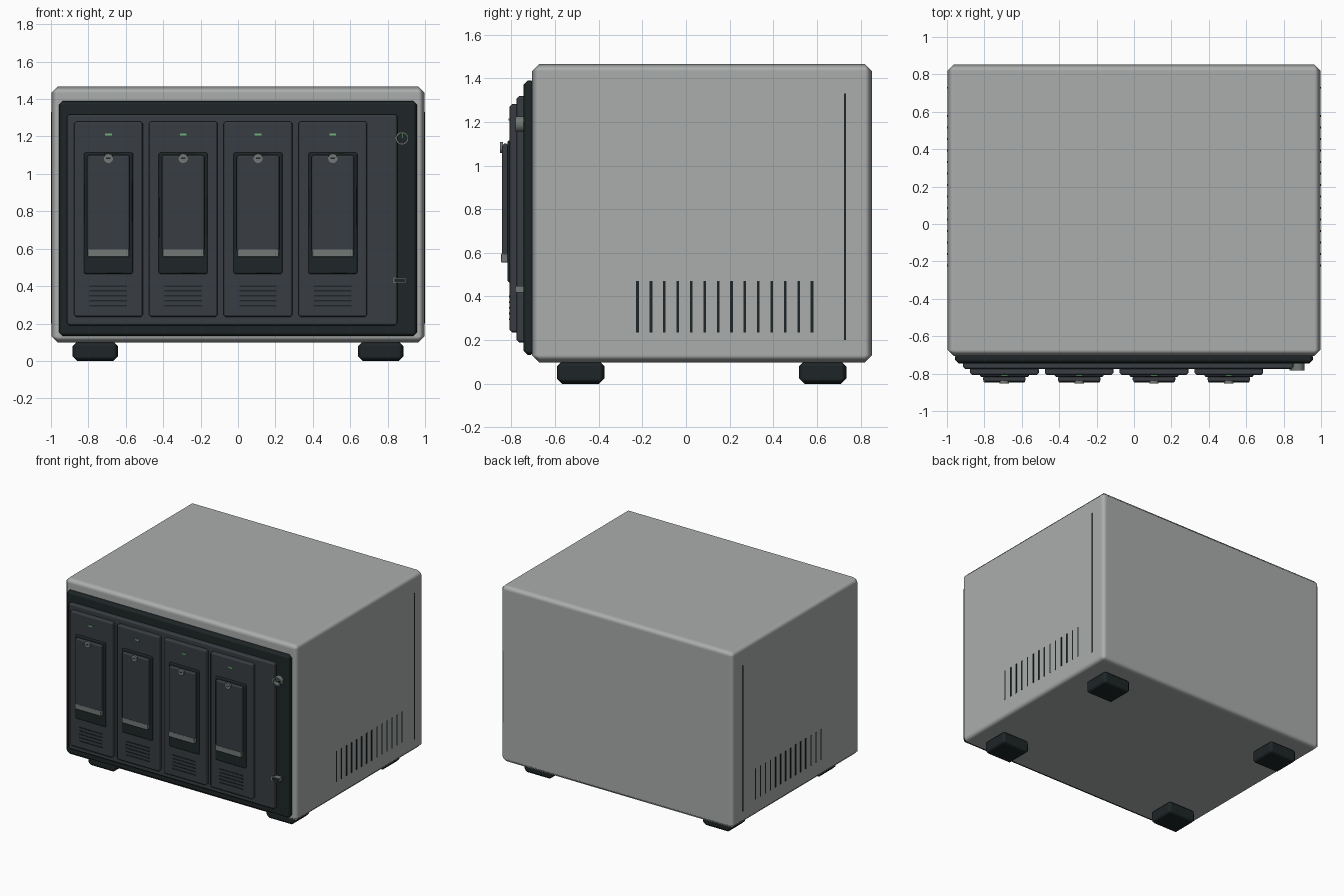
import bpy, bmesh, math
from mathutils import Matrix

if "Cube" in bpy.data.objects:
    bpy.data.objects.remove(bpy.data.objects["Cube"])


def mat(name, r, g, b):
    m = bpy.data.materials.new(name)
    m.diffuse_color = (r, g, b, 1)
    m.use_nodes = True
    m.node_tree.nodes["Principled BSDF"].inputs["Base Color"].default_value = m.diffuse_color
    return m


SILVER = mat("silver_shell", 0.40, 0.42, 0.41)
BLACK = mat("black_plastic", 0.013, 0.019, 0.020)
DARK = mat("dark_grey_plastic", 0.040, 0.046, 0.053)
TRIM = mat("trim_grey", 0.17, 0.19, 0.18)
GREEN = mat("green_light", 0.15, 0.45, 0.20)


def finish(name, bm, material, bevel=0.0):
    me = bpy.data.meshes.new(name)
    bmesh.ops.recalc_face_normals(bm, faces=bm.faces)
    for f in bm.faces:
        f.smooth = bevel > 0
    bm.to_mesh(me)
    bm.free()
    me.materials.append(material)
    ob = bpy.data.objects.new(name, me)
    bpy.context.collection.objects.link(ob)
    if bevel:
        b = ob.modifiers.new("bevel", 'BEVEL')
        b.width, b.segments = bevel, 1
        b.harden_normals = True
    return ob


def box(name, x, y, z, material, bevel=0.0):
    """Box from (min, max) ranges on each axis."""
    bm = bmesh.new()
    bmesh.ops.create_cube(bm, size=1)
    for v in bm.verts:
        for i, (a, b) in enumerate((x, y, z)):
            v.co[i] = a if v.co[i] < 0 else b
    return finish(name, bm, material, bevel)


def disc(name, x, z, r, y, material):
    """Short cylinder facing the front."""
    bm = bmesh.new()
    m = Matrix.Translation((x, sum(y) / 2, z)) @ Matrix.Rotation(math.pi / 2, 4, 'X')
    bmesh.ops.create_cone(bm, cap_ends=True, segments=24, radius1=r, radius2=r,
                          depth=abs(y[1] - y[0]), matrix=m)
    return finish(name, bm, material)


def ring(name, x, z, r0, r1, y, material, n=32):
    """Flat annulus with thickness, facing the front."""
    bm = bmesh.new()
    prof = [(r0, y[0]), (r1, y[0]), (r1, y[1]), (r0, y[1])]
    loops = []
    for i in range(n):
        a = 2 * math.pi * i / n
        loops.append([bm.verts.new((x + r * math.cos(a), yy, z + r * math.sin(a)))
                      for r, yy in prof])
    for i in range(n):
        p, q = loops[i], loops[(i + 1) % n]
        for k in range(4):
            bm.faces.new((p[k], p[(k + 1) % 4], q[(k + 1) % 4], q[k]))
    return finish(name, bm, material)


# Shell, front bezel and bay panel
box("shell", (-0.998, 0.998), (-0.706, 0.853), (0.098, 1.466), SILVER, 0.034)
box("front_bezel", (-0.957, 0.957), (-0.745, -0.69), (0.132, 1.39), BLACK, 0.02)
box("bay_panel", (-0.914, 0.852), (-0.776, -0.73), (0.19, 1.318), DARK, 0.012)

# Four drive trays
for i in range(4):
    c = -0.693 + 0.4 * i
    n = f"_{i + 1}"
    box("drive_tray" + n, (c - 0.184, c + 0.184), (-0.808, -0.765), (0.235, 1.281), DARK, 0.012)
    box("latch_recess" + n, (c - 0.131, c + 0.131), (-0.819, -0.80), (0.465, 1.115), BLACK, 0.008)
    box("latch_handle" + n, (c - 0.114, c + 0.114), (-0.844, -0.812), (0.585, 1.10), DARK, 0.01)
    box("handle_lip" + n, (c - 0.111, c + 0.111), (-0.847, -0.815), (0.555, 0.597), TRIM, 0.004)
    disc("lock" + n, c, 1.083, 0.025, (-0.852, -0.838), TRIM)
    box("lock_slot" + n, (c - 0.012, c + 0.012), (-0.853, -0.845), (1.079, 1.087), BLACK)
    box("status_light" + n, (c - 0.018, c + 0.018), (-0.814, -0.80), (1.206, 1.216), GREEN)
    for k in range(5):
        z = 0.296 + 0.026 * k
        box(f"tray_vent{n}_{k + 1}", (c - 0.1, c + 0.1), (-0.811, -0.80),
            (z - 0.004, z + 0.004), BLACK)

# Power button and front port
ring("power_ring", 0.877, 1.19, 0.026, 0.035, (-0.782, -0.74), TRIM)
box("power_mark", (0.873, 0.881), (-0.782, -0.74), (1.188, 1.215), GREEN)
box("usb_port", (0.832, 0.898), (-0.782, -0.74), (0.417, 0.447), TRIM)
box("usb_port_opening", (0.838, 0.892), (-0.784, -0.77), (0.423, 0.441), BLACK)

# Side vents and rear seams on both sides, and feet
for s, side in ((-1, "left"), (1, "right")):
    x = sorted((s * 0.99, s * 1.0))
    for k in range(14):
        y = -0.222 + k * 0.0615
        box(f"{side}_vent_{k + 1}", x, (y - 0.006, y + 0.006), (0.235, 0.471), BLACK)
    box(f"{side}_seam", x, (0.725, 0.733), (0.20, 1.33), BLACK)
    fx = sorted((s * 0.642, s * 0.884))
    box(f"front_{side}_foot", fx, (-0.592, -0.373), (0, 0.104), BLACK, 0.025)
    box(f"back_{side}_foot", fx, (0.517, 0.735), (0, 0.104), BLACK, 0.025)
